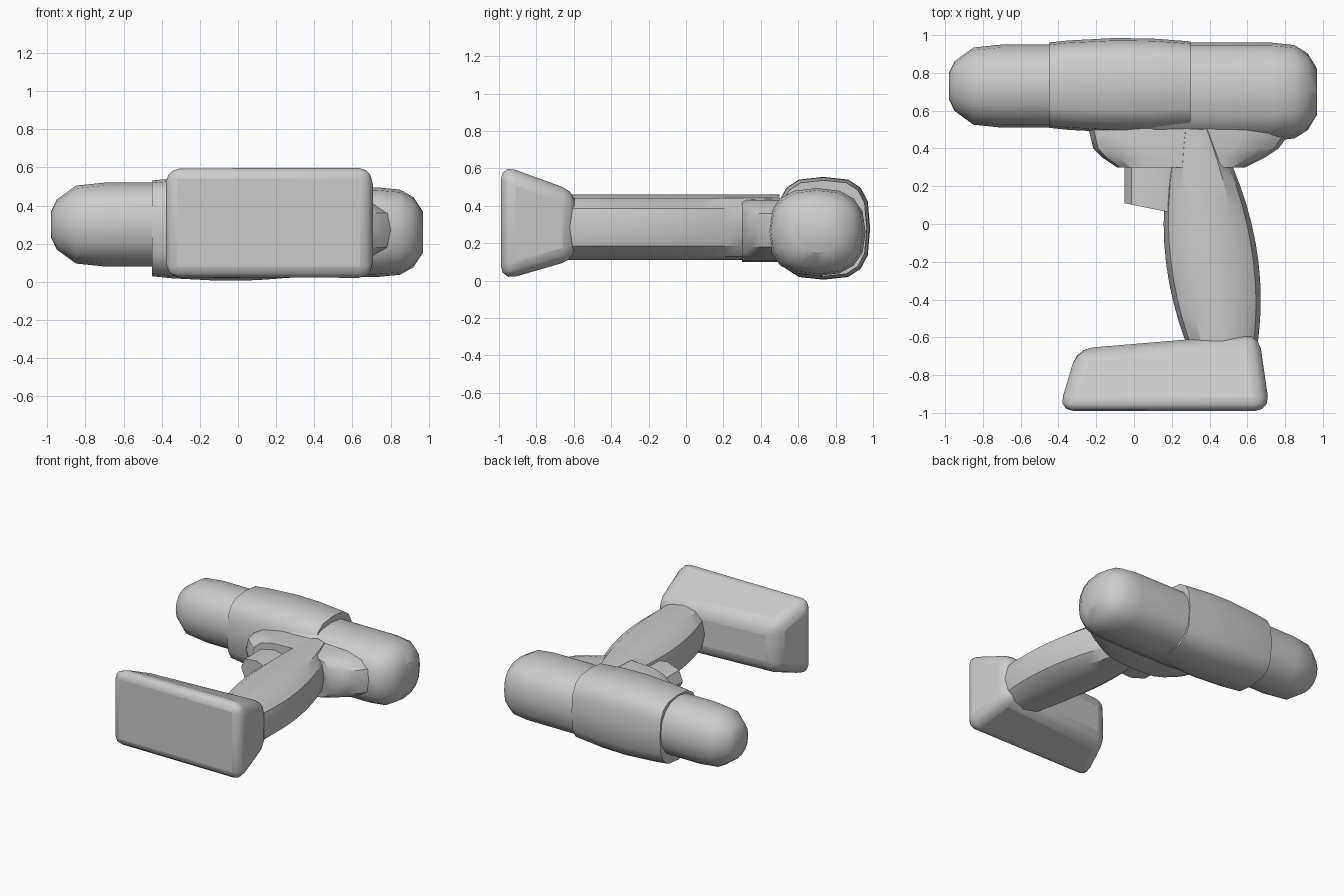
import bpy, bmesh, math

cube = bpy.data.objects.get("Cube")
if cube:
    bpy.data.objects.remove(cube)

grey = bpy.data.materials.new("plain grey")
grey.use_nodes = True
colour = (0.6, 0.6, 0.6, 1)
grey.diffuse_color = colour
grey.node_tree.nodes["Principled BSDF"].inputs["Base Color"].default_value = colour


def finish(name, bm, bevel=0):
    """Turn the working mesh into a grey object with softly shaded facets."""
    bmesh.ops.recalc_face_normals(bm, faces=bm.faces)
    mesh = bpy.data.meshes.new(name)
    bm.to_mesh(mesh)
    bm.free()
    mesh.materials.append(grey)
    obj = bpy.data.objects.new(name, mesh)
    bpy.context.collection.objects.link(obj)
    if bevel:
        modifier = obj.modifiers.new("rounded edges", "BEVEL")
        modifier.width = bevel
        modifier.segments = 3
    bpy.ops.object.select_all(action="DESELECT")
    obj.select_set(True)
    bpy.context.view_layer.objects.active = obj
    bpy.ops.object.shade_smooth_by_angle(angle=math.radians(32))


def signed_power(value, exponent):
    return math.copysign(abs(value) ** exponent, value)


def loft(name, axis, stations, shape, sides=16, square=2.5, lean=0):
    """Skin rounded rings; shape gives side centre, side radius, z centre, z radius."""
    bm = bmesh.new()
    rings = []
    for station in stations:
        centre, radius, z_centre, z_radius = shape(station)
        ring = []
        for i in range(sides):
            angle = math.tau * i / sides
            offset = radius * signed_power(math.cos(angle), 2 / square)
            z = z_centre + z_radius * signed_power(math.sin(angle), 2 / square)
            along, across = station + lean * offset, centre + offset
            point = (along, across, z) if axis == "x" else (across, along, z)
            ring.append(bm.verts.new(point))
        rings.append(ring)
    for ring, following in zip(rings, rings[1:]):
        for i in range(sides):
            j = (i + 1) % sides
            bm.faces.new((ring[i], ring[j], following[j], following[i]))
    bm.faces.new(rings[0])
    bm.faces.new(rings[-1])
    finish(name, bm)


def dome(distance, length):
    """Radius factor that closes a barrel over the given length."""
    return math.sqrt(1 - max(0, distance / length) ** 3)


def chuck_shape(x):
    radius = 0.22 * dome(-0.7 - x, 0.29)
    return 0.73, radius, 0.3, radius


def collar_shape(x):
    shrink = 0.15 * (x + 0.05) ** 2
    return 0.735, 0.25 - shrink, 0.28, 0.275 - shrink


def housing_shape(x):
    factor = dome(x - 0.73, 0.26)
    return 0.7, 0.26 * factor, 0.26, 0.235 * factor


def shoulder_shape(y):
    drop = (0.5 - y) / 0.2
    return 0.3 - 0.05 * drop, 0.54 - 0.2 * drop * drop, 0.27, 0.17


def grip_shape(y):
    return 0.39 - 0.12 * y, 0.245 - 0.3 * (y + 0.2) ** 2, 0.285, 0.175


def trigger_shape(y):
    return 0.1, 0.15, 0.285, 0.1


# Barrel: domed nose, stepped gearbox collar and domed motor housing
loft("chuck", "x", (-0.98, -0.95, -0.85, -0.7, -0.3), chuck_shape, square=2.2)
loft("gearbox_collar", "x", (-0.45, -0.35, -0.1, 0.1, 0.3), collar_shape, square=3)
loft("motor_housing", "x", (0.1, 0.5, 0.73, 0.85, 0.92, 0.97), housing_shape)

# Handle: flared shoulder, curved grip and slanted trigger
loft("shoulder", "y", (0.3, 0.35, 0.4, 0.5, 0.6), shoulder_shape, square=3)
loft("grip", "y", [i / 10 for i in range(-7, 6)], grip_shape, sides=12)
loft("trigger", "y", (0.08, 0.2, 0.35), trigger_shape, sides=8, lean=-0.2)

# Battery pack: a rounded block narrowing to a sloping top
bm = bmesh.new()
bmesh.ops.create_cube(bm, size=2)
for vert in bm.verts:
    side, end, up = vert.co
    if end < 0:
        vert.co = (0.16 + 0.56 * side, -0.99, 0.31 + 0.31 * up)
    else:
        vert.co = (0.18 + 0.48 * side, -0.62 + 0.04 * side, 0.295 + 0.18 * up)
finish("battery_pack", bm, bevel=0.08)
